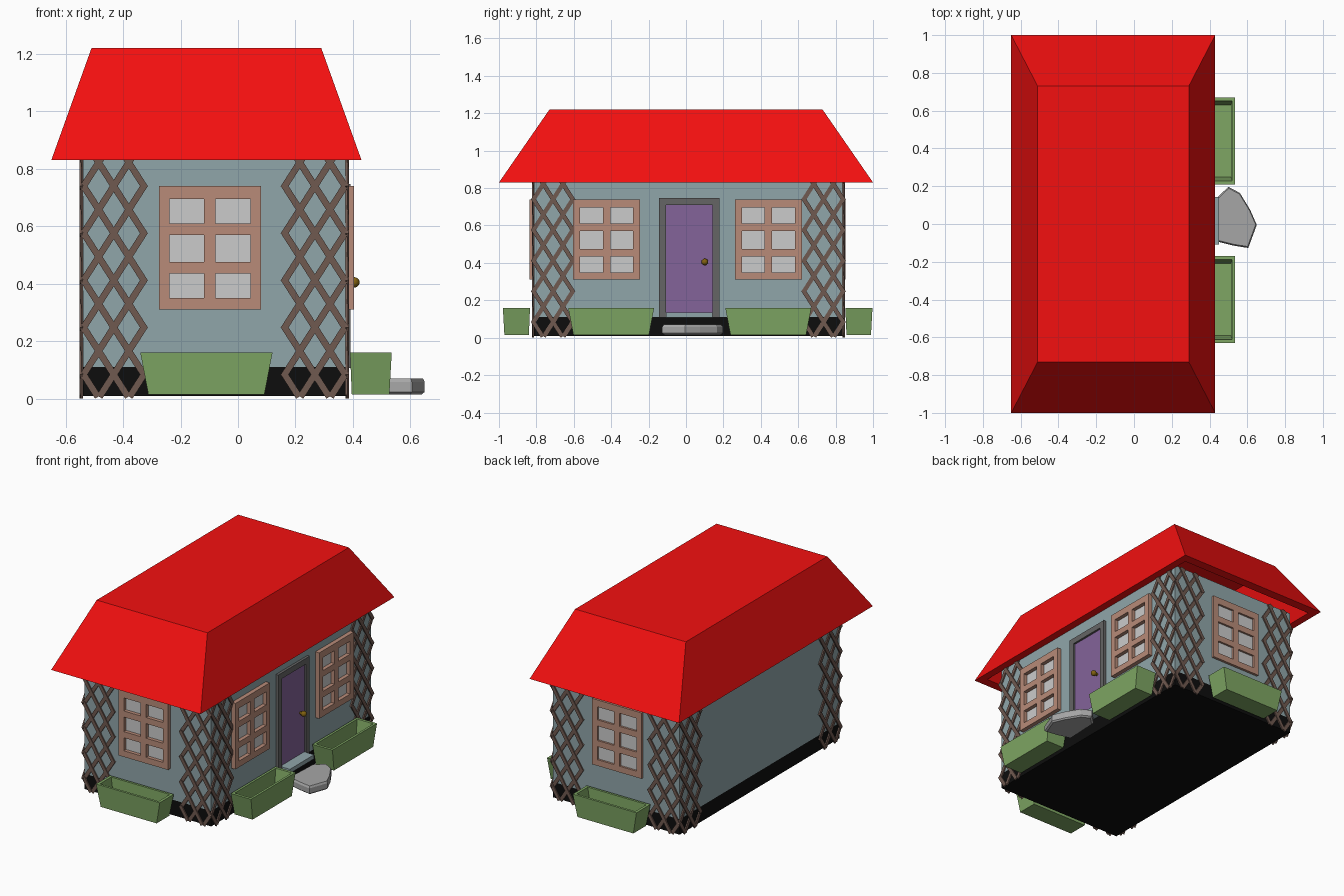
import bpy, bmesh, math
from mathutils import Matrix, Vector

if "Cube" in bpy.data.objects:
    bpy.data.objects.remove(bpy.data.objects["Cube"])


def mat(name, r, g, b):
    m = bpy.data.materials.new(name)
    m.diffuse_color = (r, g, b, 1)
    m.use_nodes = True
    m.node_tree.nodes["Principled BSDF"].inputs["Base Color"].default_value = m.diffuse_color
    return m


RED = mat("roof_red", 0.9, 0.005, 0.005)
BLUE = mat("wall_blue", 0.28, 0.38, 0.40)
BLACK = mat("base_black", 0.004, 0.004, 0.004)
BROWN = mat("lattice_brown", 0.16, 0.10, 0.08)
TAN = mat("window_tan", 0.48, 0.26, 0.19)
GLASS = mat("glass_grey", 0.57, 0.57, 0.57)
GREEN = mat("planter_green", 0.21, 0.38, 0.125)
PURPLE = mat("door_purple", 0.23, 0.125, 0.32)
GREY = mat("frame_grey", 0.13, 0.13, 0.13)
GOLD = mat("knob_gold", 0.22, 0.12, 0.005)
STONE = mat("stone_grey", 0.38, 0.38, 0.38)


def finish(name, bm, material, matrix=Matrix()):
    bmesh.ops.recalc_face_normals(bm, faces=bm.faces)
    me = bpy.data.meshes.new(name)
    bm.to_mesh(me)
    bm.free()
    me.materials.append(material)
    ob = bpy.data.objects.new(name, me)
    ob.matrix_world = matrix
    bpy.context.collection.objects.link(ob)
    return ob


def add_box(bm, x0, x1, y0, y1, z0, z1):
    m = Matrix.Translation(((x0 + x1) / 2, (y0 + y1) / 2, (z0 + z1) / 2))
    m = m @ Matrix.Diagonal((x1 - x0, y1 - y0, z1 - z0, 1))
    bmesh.ops.create_cube(bm, size=1, matrix=m)


def boxes(name, material, matrix, *dims):
    bm = bmesh.new()
    for d in dims:
        add_box(bm, *d)
    return finish(name, bm, material, matrix)


def loft(name, material, rings, matrix=Matrix()):
    """Skin consecutive rings and cap both ends."""
    bm = bmesh.new()
    rs = [[bm.verts.new(p) for p in r] for r in rings]
    n = len(rs[0])
    for a, b in zip(rs, rs[1:]):
        for i in range(n):
            j = (i + 1) % n
            bm.faces.new((a[i], a[j], b[j], b[i]))
    bm.faces.new(rs[0])
    bm.faces.new(rs[-1])
    return finish(name, bm, material, matrix)


def rect(x0, x1, y0, y1, z):
    return [(x0, y0, z), (x1, y0, z), (x1, y1, z), (x0, y1, z)]


# Walls and foundation
X0, X1, Y0, Y1 = -0.54, 0.375, -0.812, 0.837
CX, CY = (X0 + X1) / 2, (Y0 + Y1) / 2
boxes("foundation", BLACK, Matrix(), (X0, X1, Y0, Y1, 0.01, 0.11))
boxes("walls", BLUE, Matrix(), (X0, X1, Y0, Y1, 0.11, 0.85))

# Hollow hipped roof with a flat top
loft("roof", RED, [rect(-0.51, 0.29, -0.73, 0.73, 1.22),
                   rect(-0.65, 0.43, -1, 1, 0.83),
                   rect(-0.60, 0.38, -0.94, 0.94, 0.83),
                   rect(-0.47, 0.25, -0.69, 0.69, 1.18)])


# Wall frames: local x runs along the wall, local -y points outward
def face(x, y, deg):
    return Matrix.Translation((x, y, 0)) @ Matrix.Rotation(math.radians(deg), 4, 'Z')


FRONT, RIGHT = face(CX, Y0, 0), face(X1, CY, 90)
BACK, LEFT = face(CX, Y1, 180), face(X0, CY, -90)


# Diagonal lattice panels at both ends of every wall
def trellis(name, matrix, u):
    W, d, h, zlo, zhi = 0.21, 0.105, 0.164, 0.013, 0.84
    s = h / d
    bm = bmesh.new()
    for sign in (1, -1):
        for k in range(-3, 9):
            zc = 0.084 + k * h
            ta, tb = sorted(((zlo - zc) / (sign * s), (zhi - zc) / (sign * s)))
            ta, tb = max(0, ta), min(W, tb)
            if tb - ta < 0.01:
                continue
            t = (ta + tb) / 2
            length = (tb - ta) * math.hypot(1, s) + 0.016
            m = Matrix.Translation((u - W / 2 + t, -0.004 if sign > 0 else -0.008, zc + sign * s * t))
            m = m @ Matrix.Rotation(-sign * math.atan(s), 4, 'Y')
            m = m @ Matrix.Diagonal((length, 0.008, 0.023, 1))
            bmesh.ops.create_cube(bm, size=1, matrix=m)
    finish(name, bm, BROWN, matrix)


for label, m, off in (("front", FRONT, 0.35), ("back", BACK, 0.35),
                      ("right", RIGHT, 0.723), ("left", LEFT, 0.723)):
    trellis(label + "_trellis_a", m, -off)
    trellis(label + "_trellis_b", m, off)


# Six-pane windows
def window(name, matrix, u, depth):
    xs = [-0.178, -0.141, -0.02, 0.02, 0.141, 0.178]
    zs = [0.31, 0.35, 0.435, 0.475, 0.57, 0.61, 0.695, 0.74]
    bars = [(u + xs[i], u + xs[i + 1], -depth, 0, zs[0], zs[-1]) for i in (0, 2, 4)]
    bars += [(u + xs[a], u + xs[a + 1], -depth, 0, zs[i], zs[i + 1])
             for a in (1, 3) for i in (0, 2, 4, 6)]
    boxes(name + "_frame", TAN, matrix, *bars)
    boxes(name + "_glass", GLASS, matrix,
          (u - 0.16, u + 0.16, -0.003, 0.002, 0.33, 0.72))


# Tapered hollow planters
def planter(name, matrix, u, gap):
    a, b = -gap - 0.145, -gap
    loft(name, GREEN, [rect(u - 0.202, u + 0.202, a + 0.008, b - 0.006, 0.015),
                       rect(u - 0.23, u + 0.23, a, b, 0.16),
                       rect(u - 0.212, u + 0.212, a + 0.015, b - 0.015, 0.16),
                       rect(u - 0.19, u + 0.19, a + 0.022, b - 0.02, 0.035)], matrix)


window("front_window", FRONT, -0.015, 0.026)
window("back_window", BACK, 0.015, 0.016)
window("right_window_a", RIGHT, -0.425 - CY, 0.028)
window("right_window_b", RIGHT, 0.441 - CY, 0.028)
planter("front_planter", FRONT, -0.0275, 0.022)
planter("back_planter", BACK, 0.0275, 0.015)
planter("right_planter_a", RIGHT, -0.40 - CY, 0.015)
planter("right_planter_b", RIGHT, 0.44 - CY, 0.015)

# Door, frame and doorstep on the right wall
D = face(X1, 0.0175, 90)
boxes("door_frame", GREY, D, (-0.162, -0.125, -0.017, 0, 0.107, 0.748),
      (0.125, 0.162, -0.017, 0, 0.107, 0.748), (-0.125, 0.125, -0.017, 0, 0.71, 0.748))
boxes("door", PURPLE, D, (-0.125, 0.125, -0.004, 0.002, 0.134, 0.71))
boxes("doorstep", BLUE, D, (-0.125, 0.125, -0.075, 0, 0.107, 0.134))

# Door knob with stem
bm = bmesh.new()
bmesh.ops.create_uvsphere(bm, u_segments=16, v_segments=10, radius=0.018,
                          matrix=Matrix.Translation((0.083, -0.03, 0.405)))
bmesh.ops.create_cone(bm, cap_ends=True, segments=12, radius1=0.009, radius2=0.009, depth=0.03,
                      matrix=Matrix.Translation((0.083, -0.015, 0.405)) @ Matrix.Rotation(math.pi / 2, 4, 'X'))
for f in bm.faces:
    f.smooth = len(f.verts) < 5
finish("door_knob", bm, GOLD, D)

# Irregular stepping stone
outline = [(0.43, -0.09), (0.53, -0.115), (0.605, -0.127), (0.65, -0.005), (0.615, 0.075),
           (0.56, 0.165), (0.50, 0.197), (0.44, 0.14)]
c = Vector((0.53, 0.03))


def ring(scale, z):
    return [(*(c + (Vector(p) - c) * scale), z) for p in outline]


loft("stepping_stone", STONE, [ring(0.92, 0.015), ring(1, 0.024), ring(1, 0.058), ring(0.95, 0.07)])
